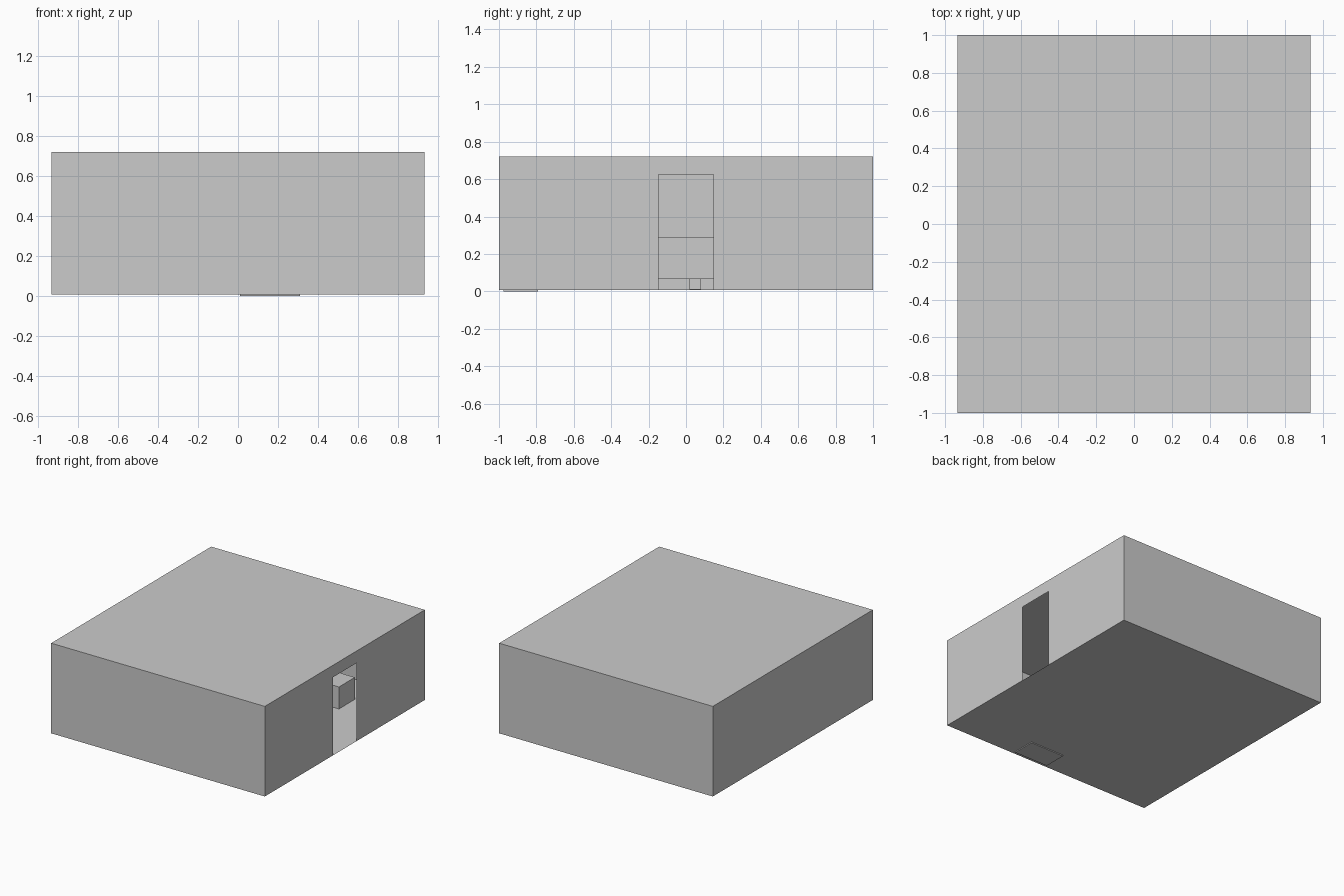
import bpy, bmesh

if "Cube" in bpy.data.objects:
    bpy.data.objects.remove(bpy.data.objects["Cube"])

W, D = 0.935, 1.0          # half width, half depth
Z0, Z1 = 0.007, 0.72       # floor and ceiling


def mesh_object(name, faces):
    bm = bmesh.new()
    for pts in faces:
        bm.faces.new([bm.verts.new(p) for p in pts])
    bmesh.ops.remove_doubles(bm, verts=bm.verts, dist=1e-5)
    me = bpy.data.meshes.new(name)
    bm.to_mesh(me)
    bm.free()
    ob = bpy.data.objects.new(name, me)
    bpy.context.collection.objects.link(ob)
    return ob


def box(name, x, y, z):
    bpy.ops.mesh.primitive_cube_add(
        size=1, location=[(a + b) / 2 for a, b in (x, y, z)])
    ob = bpy.context.object
    ob.name = name
    ob.scale = [b - a for a, b in (x, y, z)]
    return ob


# thin room shell, right wall notched for the doorway
base = [(-W, -D), (W, -D), (W, D), (-W, D)]
floor = [(x, y, Z0) for x, y in reversed(base)]
ceiling = [(x, y, Z1) for x, y in base]
walls = [[(*base[i], Z0), (*base[(i + 1) % 4], Z0),
          (*base[(i + 1) % 4], Z1), (*base[i], Z1)] for i in (0, 2, 3)]
door = [(-D, Z0), (-0.147, Z0), (-0.147, 0.625), (0.147, 0.625),
        (0.147, Z0), (D, Z0), (D, Z1), (-D, Z1)]
mesh_object("room_shell", [floor, ceiling, *walls, [(W, y, z) for y, z in door]])

# box seen through the doorway
box("low_table", (0.26, 0.522), (0.516, 0.716), (0.01, 0.184))

# cabinet whose base drops just below the floor
box("cabinet", (0.01, 0.31), (-0.975, -0.79), (0.0, 0.25))

# large corner unit, flush with the floor
box("corner_unit", (-0.925, -0.105), (-0.985, -0.565), (Z0 + 0.0005, 0.25))

# raised bench facing the door, with short legs
box("bench_body", (-0.75, -0.35), (-0.3, 0.3), (0.065, 0.29))
for i, x in enumerate((-0.7, -0.4)):
    for j, y in enumerate((-0.25, 0.05)):
        box(f"bench_leg_{i}{j}", (x - 0.03, x + 0.03), (y - 0.03, y + 0.03), (0.01, 0.065))
